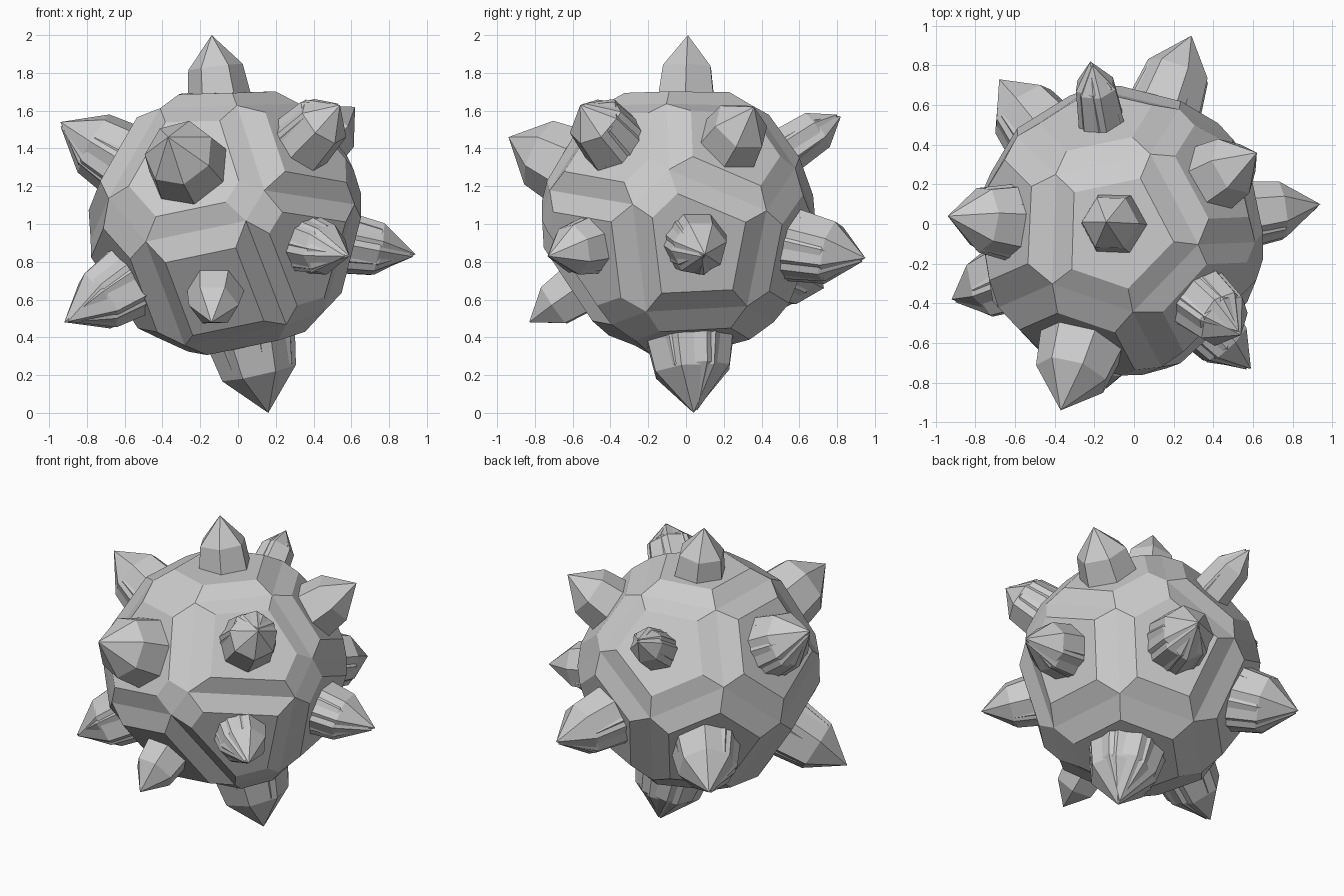
import bpy, bmesh, math
from mathutils import Vector, Matrix

if "Cube" in bpy.data.objects:
    bpy.data.objects.remove(bpy.data.objects["Cube"])

C = Vector((-0.07, -0.035, 1.02))   # centre of the rock
R = 0.735
INSET = 0.33

# tip position, shoulder radius, tip cone length, sides, twinned
SPIKES = [
    ((-0.94, 0.04, 1.54), 0.17, 0.20, 7, True),
    ((-0.14, 0.01, 2.00), 0.145, 0.17, 6, False),
    ((-0.37, -0.94, 1.46), 0.19, 0.20, 7, False),
    ((0.62, 0.36, 1.62), 0.158, 0.17, 6, False),
    ((0.54, -0.56, 1.63), 0.15, 0.14, 7, True),
    ((-0.22, 0.82, 1.57), 0.105, 0.14, 6, True),
    ((-0.14, -0.83, 0.48), 0.132, 0.16, 6, False),
    ((0.59, -0.73, 0.83), 0.138, 0.18, 7, True),
    ((0.94, 0.10, 0.84), 0.145, 0.20, 7, True),
    ((0.29, 0.95, 0.82), 0.165, 0.19, 7, True),
    ((-0.68, 0.73, 0.66), 0.178, 0.20, 7, True),
    ((-0.92, -0.38, 0.48), 0.17, 0.22, 6, True),
    ((0.16, 0.04, 0.00), 0.205, 0.22, 7, True),
]
# panels sit under the crystals; two are slightly off their crystal
seeds = [Vector(s[0]) - C for s in SPIKES]
seeds[1] += Vector((0.08, 0.0, 0))
seeds[4] += Vector((0, 0, -0.11))
dirs = [s.normalized() for s in seeds]


def finish(name, bm):
    bmesh.ops.remove_doubles(bm, verts=bm.verts, dist=0.0005)
    bmesh.ops.recalc_face_normals(bm, faces=bm.faces)
    me = bpy.data.meshes.new(name)
    bm.to_mesh(me)
    bm.free()
    ob = bpy.data.objects.new(name, me)
    bpy.context.collection.objects.link(ob)
    return ob


# Rock body: one cell per spike, each a flat panel with a sloping border
hull = bmesh.new()
for d in dirs:
    hull.verts.new(d)
bmesh.ops.convex_hull(hull, input=hull.verts)
for f in hull.faces:
    f.normal_update()

body = bmesh.new()
for v in hull.verts:
    n = v.co.normalized()
    u = n.orthogonal().normalized()
    w = n.cross(u)
    corners = []
    for f in v.link_faces:
        k = f.normal.copy()
        if k.dot(f.calc_center_median()) < 0:
            k.negate()
        corners.append(k.normalized())
    corners.sort(key=lambda k: math.atan2(k.dot(w), k.dot(u)))
    mid = sum(corners, Vector()).normalized()
    outer = [body.verts.new(C + k * R) for k in corners]
    inner = [body.verts.new(C + k.lerp(mid, INSET).normalized() * R) for k in corners]
    body.faces.new(inner)
    for i in range(len(corners)):
        j = (i + 1) % len(corners)
        body.faces.new((outer[i], outer[j], inner[j], inner[i]))
hull.free()
finish("rock_body", body)


# Crystal: tapered prism with a pointed tip
def crystal(bm, m, length, r, cone, sides, start=0.54):
    def ring(rad, z):
        return [bm.verts.new(m @ Vector((rad * math.cos(2 * math.pi * i / sides),
                                         rad * math.sin(2 * math.pi * i / sides), z)))
                for i in range(sides)]
    a = ring(r * 1.28, start)
    b = ring(r, length - cone)
    tip = bm.verts.new(m @ Vector((0, 0, length)))
    bm.faces.new(a[::-1])
    for i in range(sides):
        j = (i + 1) % sides
        bm.faces.new((a[i], a[j], b[j], b[i]))
        bm.faces.new((b[i], b[j], tip))


for idx, (tip, r, cone, sides, twin) in enumerate(SPIKES):
    # the tall top crystal leans a little more than the others
    root = C + Vector((0.05, 0.02, 0)) if idx == 1 else C
    d = Vector(tip) - root
    m = Matrix.Translation(root) @ d.to_track_quat('Z', 'Y').to_matrix().to_4x4()
    m = m @ Matrix.Rotation(idx * 0.7, 4, 'Z')
    bm = bmesh.new()
    crystal(bm, m, d.length, r, cone, sides)
    if twin:   # second crystal grown through the first, slightly turned
        t = m @ Matrix.Rotation(0.02, 4, 'X') @ Matrix.Rotation(0.28, 4, 'Z')
        crystal(bm, t, d.length - 0.012, r * 0.98, cone, sides)
    finish("crystal_%02d" % (idx + 1), bm)
